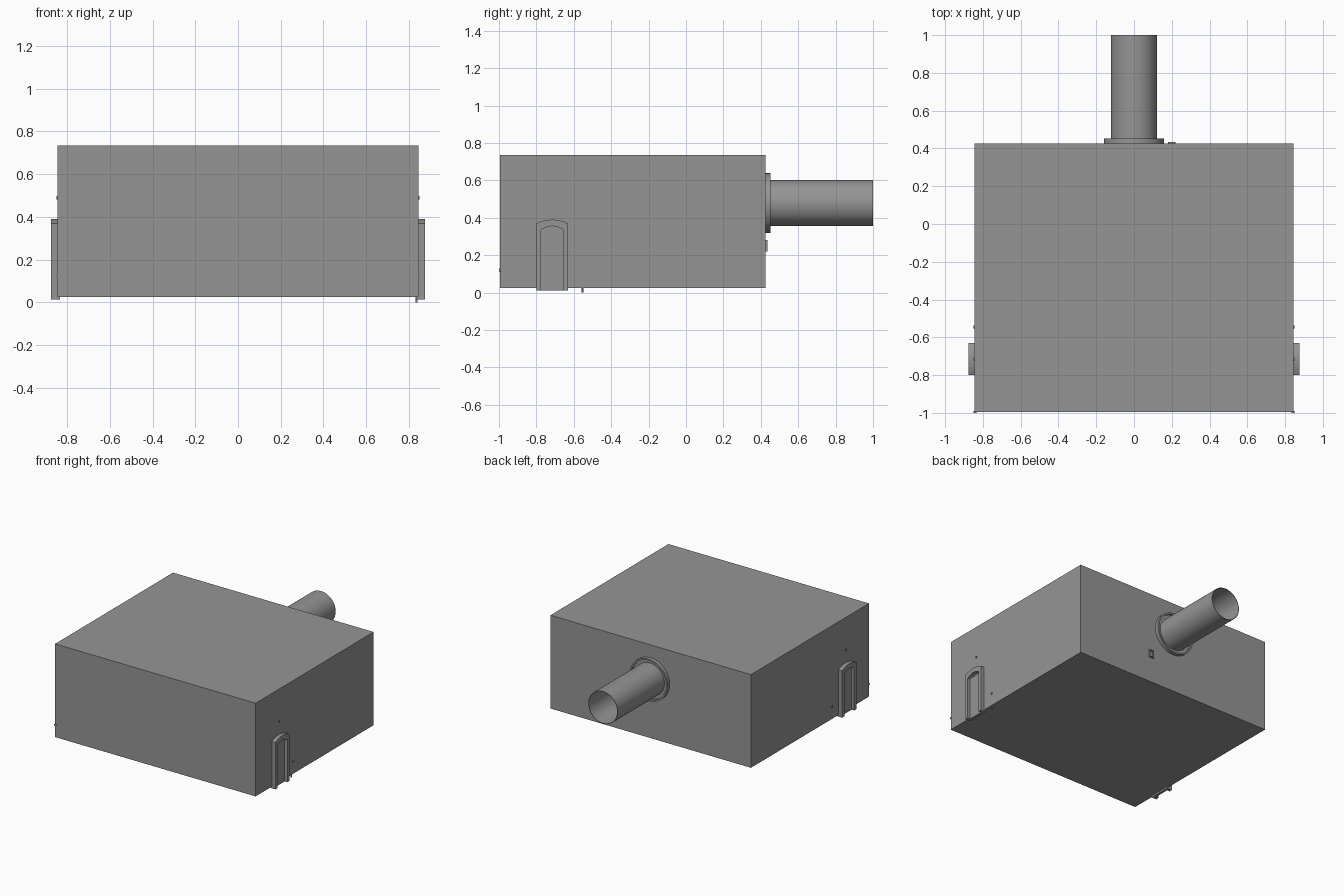
import bpy, bmesh, math
from mathutils import Matrix, Vector

cube = bpy.data.objects.get("Cube")
if cube:
    bpy.data.objects.remove(cube, do_unlink=True)

grey = bpy.data.materials.new("mid grey")
grey.use_nodes = True
colour = (0.3, 0.3, 0.3, 1)
grey.diffuse_color = colour
grey.node_tree.nodes["Principled BSDF"].inputs["Base Color"].default_value = colour


def finish(name, bm, smooth=False):
    bmesh.ops.recalc_face_normals(bm, faces=bm.faces)
    mesh = bpy.data.meshes.new(name)
    bm.to_mesh(mesh)
    bm.free()
    mesh.materials.append(grey)
    obj = bpy.data.objects.new(name, mesh)
    bpy.context.collection.objects.link(obj)
    if smooth:
        bpy.ops.object.select_all(action="DESELECT")
        obj.select_set(True)
        bpy.context.view_layer.objects.active = obj
        bpy.ops.object.shade_smooth_by_angle(angle=math.radians(35))
    return obj


def add_box(bm, low, high):
    low, high = Vector(low), Vector(high)
    matrix = Matrix.Translation((low + high) / 2) @ Matrix.Diagonal((*(high - low), 1))
    bmesh.ops.create_cube(bm, size=1, matrix=matrix)


def box(name, low, high):
    bm = bmesh.new()
    add_box(bm, low, high)
    return finish(name, bm)


def lathe(name, profile, height, steps=48):
    """Spin a closed (radius, y) profile about the pipe axis."""
    bm = bmesh.new()
    verts = [bm.verts.new((r, y, height)) for r, y in profile]
    edges = [bm.edges.new((v, verts[i - 1])) for i, v in enumerate(verts)]
    bmesh.ops.spin(bm, geom=verts + edges, cent=(0, 0, height), axis=(0, 1, 0),
                   angle=math.tau, steps=steps)
    bmesh.ops.remove_doubles(bm, verts=bm.verts, dist=0.0001)
    return finish(name, bm, True)


def stud(name, location, axis, radius=0.008, depth=0.012):
    bm = bmesh.new()
    turn = Vector((0, 0, 1)).rotation_difference(Vector(axis)).to_matrix().to_4x4()
    bmesh.ops.create_cone(bm, cap_ends=True, segments=12, radius1=radius, radius2=radius,
                          depth=depth, matrix=Matrix.Translation(location) @ turn)
    return finish(name, bm, True)


# Housing
W, FRONT, BACK, BOTTOM, TOP = 0.845, -0.995, 0.425, 0.025, 0.735
box("housing", (-W, FRONT, BOTTOM), (W, BACK, TOP))

# Open outlet pipe and its grooved collar
AXIS = 0.478
lathe("outlet_pipe", [(0.123, BACK), (0.123, 1), (0.12, 1), (0.12, BACK)], AXIS)
lathe("pipe_collar", [(0.16, BACK), (0.16, 0.452), (0.148, 0.452),
                      (0.148, 0.435), (0.122, 0.435), (0.122, BACK)], AXIS)

# Small square frame beside the pipe
bm = bmesh.new()
for z in (0.22, 0.273):
    add_box(bm, (0.18, BACK, z), (0.22, 0.435, z + 0.007))
for x in (0.18, 0.213):
    add_box(bm, (x, BACK, 0.227), (x + 0.007, 0.435, 0.273))
finish("socket_frame", bm)


def arch(half_width, base, shoulder, crown, count=8):
    """Outline from lower back, over a shallow arch, to lower front."""
    points = [(half_width, base)]
    for i in range(count + 1):
        t = 1 - 2 * i / count
        points.append((half_width * t, shoulder + (crown - shoulder) * (1 - t * t)))
    return points + [(-half_width, base)]


def side_bracket(name, side):
    """Arched rim standing off the wall, with a foot under the housing."""
    bm = bmesh.new()
    centre = -0.715
    outer = arch(0.085, 0.012, 0.37, 0.39)
    inner = arch(0.06, 0.012, 0.335, 0.355)
    rings = [[bm.verts.new((side * x, centre + y, z)) for y, z in line]
             for line, x in ((outer, W), (outer, 0.875), (inner, 0.875), (inner, W))]
    for i, ring in enumerate(rings):
        for j in range(len(ring) - 1):
            other = rings[i - 1]
            bm.faces.new((ring[j], ring[j + 1], other[j + 1], other[j]))
    for end in (0, -1):
        bm.faces.new([ring[end] for ring in rings])
    xs = sorted((side * 0.833, side * 0.853))
    add_box(bm, (xs[0], centre - 0.085, 0.012), (xs[1], centre + 0.085, BOTTOM))
    # Recessed centre panel
    xs = sorted((side * W, side * 0.852))
    add_box(bm, (xs[0], centre - 0.06, BOTTOM), (xs[1], centre + 0.06, 0.34))
    return finish(name, bm)


# Matching fittings on both sides
for side, label in ((1, "left"), (-1, "right")):
    side_bracket(label + "_bracket", side)
    stud(label + "_upper_stud", (side * W, -0.715, 0.49), (1, 0, 0))
    stud(label + "_lower_stud", (side * W, -0.545, 0.12), (1, 0, 0))
    stud(label + "_front_stud", (side * (W - 0.003), FRONT, 0.12), (0, 1, 0), depth=0.01)

# Pin below the left edge
stud("left_pin", (0.836, -0.553, 0.013), (0, 0, 1), 0.005, 0.026)
